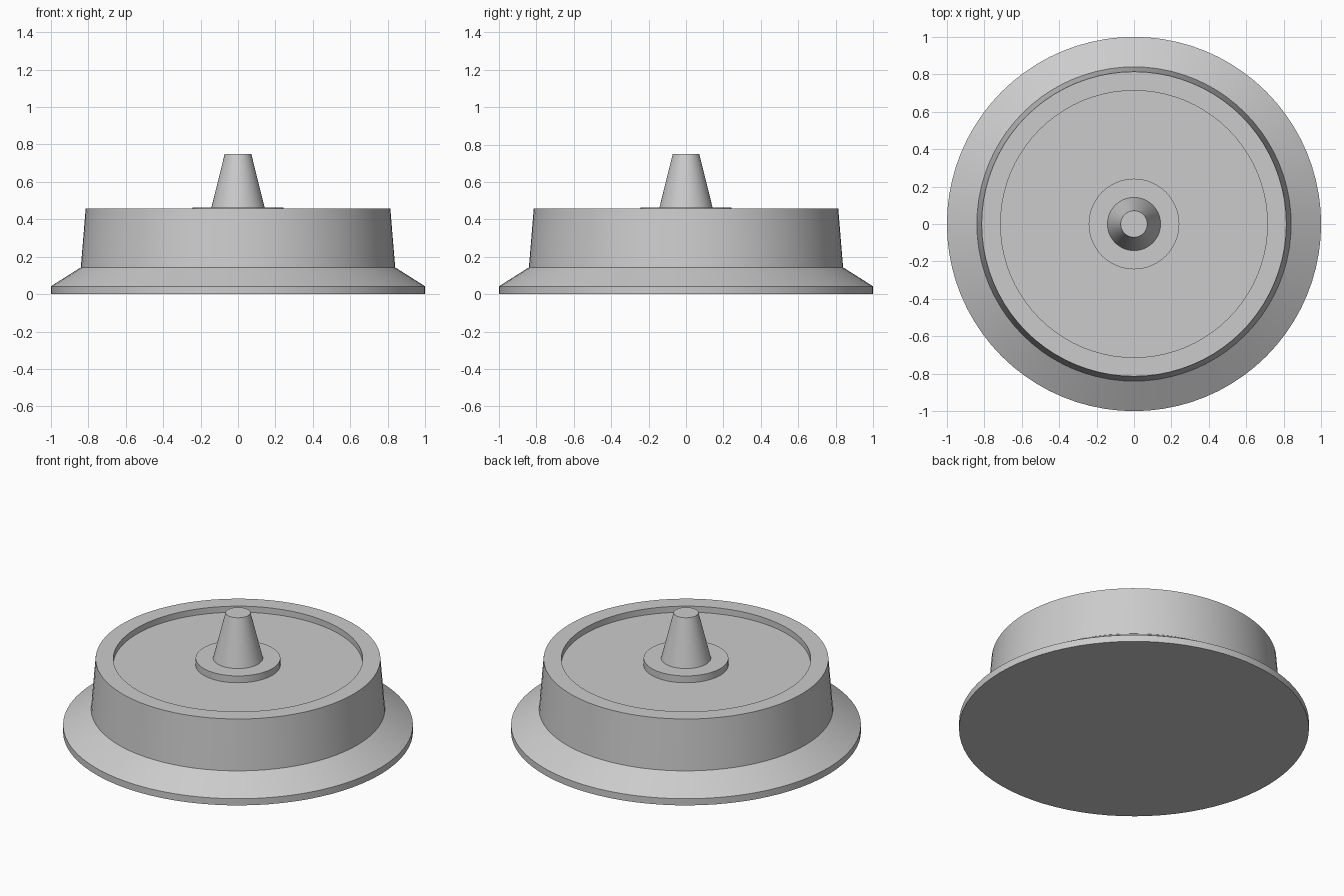
import bpy
import bmesh
import math

SEGMENTS = 80

cube = bpy.data.objects.get("Cube")
if cube:
    bpy.data.objects.remove(cube, do_unlink=True)

# Single grey finish
grey = bpy.data.materials.new("plain grey")
grey.use_nodes = True
colour = (0.6, 0.6, 0.6, 1)
grey.diffuse_color = colour
grey.node_tree.nodes["Principled BSDF"].inputs["Base Color"].default_value = colour


def turned_part(name, profile):
    """Spin (radius, height) points around z; end points on the axis close it."""
    bm = bmesh.new()
    points = [bm.verts.new((r, 0, z)) for r, z in profile]
    edges = [bm.edges.new(pair) for pair in zip(points, points[1:])]
    bmesh.ops.spin(bm, geom=points + edges, cent=(0, 0, 0), axis=(0, 0, 1),
                   angle=math.tau, steps=SEGMENTS, use_duplicate=False)
    bmesh.ops.remove_doubles(bm, verts=bm.verts, dist=0.0001)
    bmesh.ops.recalc_face_normals(bm, faces=bm.faces)
    mesh = bpy.data.meshes.new(name)
    bm.to_mesh(mesh)
    bm.free()
    mesh.materials.append(grey)
    obj = bpy.data.objects.new(name, mesh)
    bpy.context.collection.objects.link(obj)
    bpy.ops.object.select_all(action="DESELECT")
    obj.select_set(True)
    bpy.context.view_layer.objects.active = obj
    bpy.ops.object.shade_smooth_by_angle(angle=math.radians(20))
    return obj


# Flanged wheel body with a shallow recess in its top
turned_part("flanged_wheel", [
    (0, 0), (1, 0), (1, 0.042), (0.84, 0.143),
    (0.814, 0.458), (0.713, 0.458), (0.713, 0.42), (0, 0.42),
])

# Raised hub and tapered axle stub
turned_part("hub_and_axle", [
    (0, 0.415), (0.242, 0.415), (0.242, 0.463),
    (0.142, 0.463), (0.071, 0.75), (0, 0.75),
])
